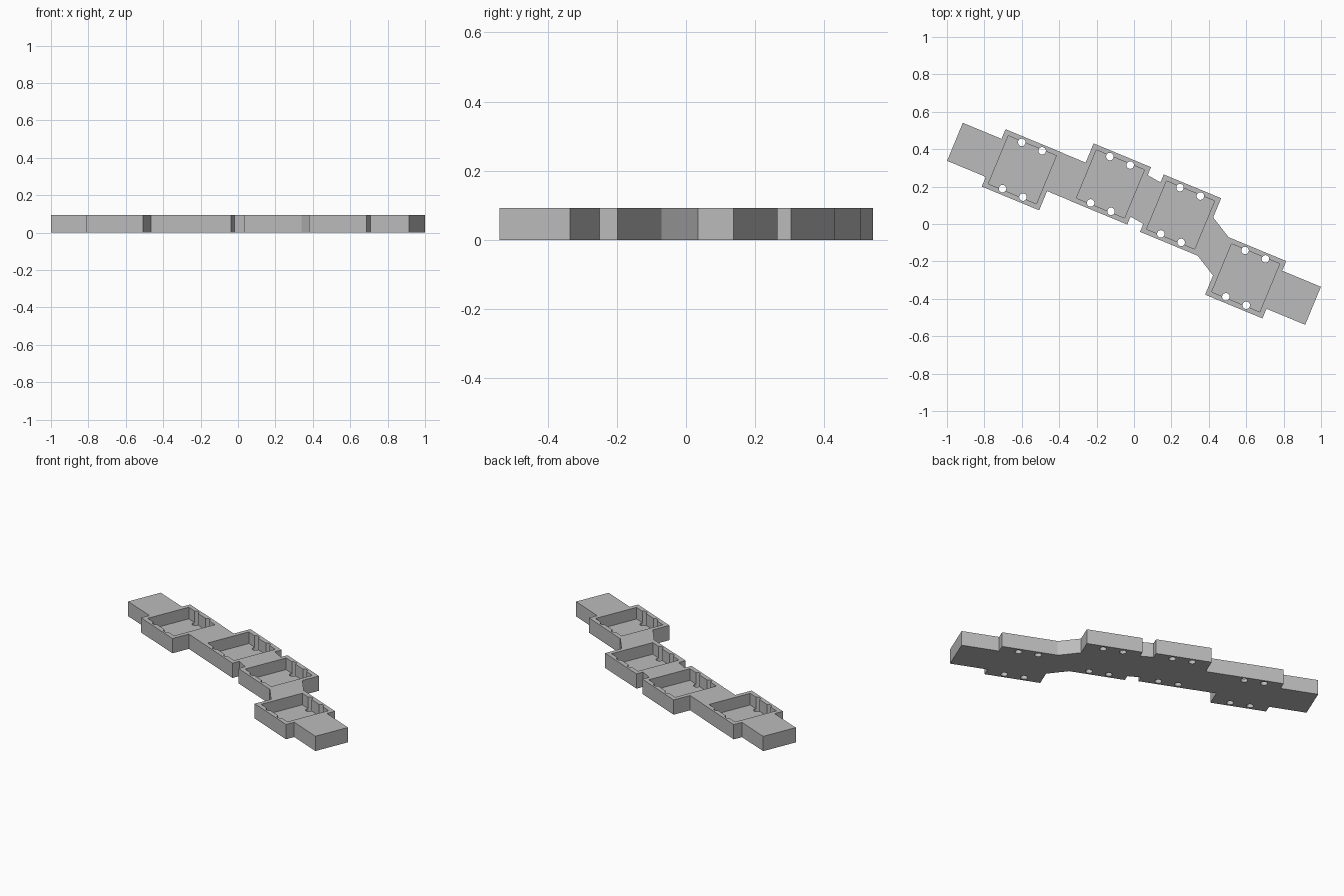
import bpy, bmesh
from math import radians
from mathutils import Matrix, Vector

HEIGHT = 0.093
FLOOR = 0.02
HALF = 0.166        # half side of a tray
POCKET = 0.139      # half side of its pocket
PORT = 0.11         # half width of tabs and links
SHIFT = 0.055       # sideways offset of the link ports
TURN = Matrix.Rotation(radians(-22.5), 4, 'Z')

scene = bpy.context.scene
if "Cube" in scene.objects:
    bpy.data.objects.remove(scene.objects["Cube"], do_unlink=True)

grey = bpy.data.materials.new("plain grey")
grey.use_nodes = True
colour = (0.5, 0.5, 0.5, 1)
grey.diffuse_color = colour
grey.node_tree.nodes["Principled BSDF"].inputs["Base Color"].default_value = colour


def make_object(name, bm):
    bmesh.ops.recalc_face_normals(bm, faces=bm.faces)
    mesh = bpy.data.meshes.new(name)
    bm.to_mesh(mesh)
    bm.free()
    mesh.materials.append(grey)
    obj = bpy.data.objects.new(name, mesh)
    scene.collection.objects.link(obj)
    return obj


def prism(name, outline, low=0.0, high=HEIGHT):
    bm = bmesh.new()
    face = bm.faces.new([bm.verts.new((p[0], p[1], low)) for p in outline])
    grown = bmesh.ops.extrude_face_region(bm, geom=[face])["geom"]
    verts = [g for g in grown if isinstance(g, bmesh.types.BMVert)]
    bmesh.ops.translate(bm, verts=verts, vec=(0, 0, high - low))
    return make_object(name, bm)


def square(h):
    return [(-h, -h), (h, -h), (h, h), (-h, h)]


def hole_cutter():
    bm = bmesh.new()
    for x in (-0.059, 0.059):
        for y in (-0.134, 0.134):
            bmesh.ops.create_cone(bm, cap_ends=True, segments=24, radius1=0.02,
                                  radius2=0.02, depth=0.4,
                                  matrix=Matrix.Translation((x, y, 0.05)))
    return make_object("hole_cutter", bm)


def tray(name):
    obj = prism(name, square(HALF))
    cutters = [prism("pocket_cutter", square(POCKET), FLOOR, HEIGHT + 0.1), hole_cutter()]
    for cutter in cutters:
        cutter.hide_render = True
        mod = obj.modifiers.new("cut", 'BOOLEAN')
        mod.operation = 'DIFFERENCE'
        mod.solver = 'EXACT'
        mod.object = cutter
    graph = bpy.context.evaluated_depsgraph_get()
    obj.data = bpy.data.meshes.new_from_object(obj.evaluated_get(graph))
    obj.modifiers.clear()
    for cutter in cutters:
        bpy.data.objects.remove(cutter, do_unlink=True)
    return obj


# Trays with pockets and through holes
centres = [Vector((-0.597, 0.29, 0)), Vector((-0.126, 0.214, 0)),
           Vector((0.249, 0.048, 0)), Vector((0.597, -0.288, 0))]
frames = [Matrix.Translation(c) @ TURN for c in centres]
for i, frame in enumerate(frames):
    tray(f"tray_{i + 1}").matrix_world = frame


def port(frame, side, shift, half):
    return [frame @ Vector((side * HALF, shift + s * half, 0)) for s in (-1, 1)]


# Links between neighbouring trays: port offsets and half width
for i, (a, b, half) in enumerate([(SHIFT, -SHIFT, PORT), (0, 0, 0.12),
                                  (-SHIFT, SHIFT, PORT)]):
    p, q = port(frames[i], 1, a, half), port(frames[i + 1], -1, b, half)
    prism(f"link_{i + 1}", [p[0], q[0], q[1], p[1]])

# End tabs
for name, frame, side in (("right_end_tab", frames[0], -1), ("left_end_tab", frames[-1], 1)):
    p = port(frame, side, 0, PORT)
    reach = frame.to_3x3() @ Vector((side * (0.39 - HALF), 0, 0))
    prism(name, [p[0], p[0] + reach, p[1] + reach, p[1]])
